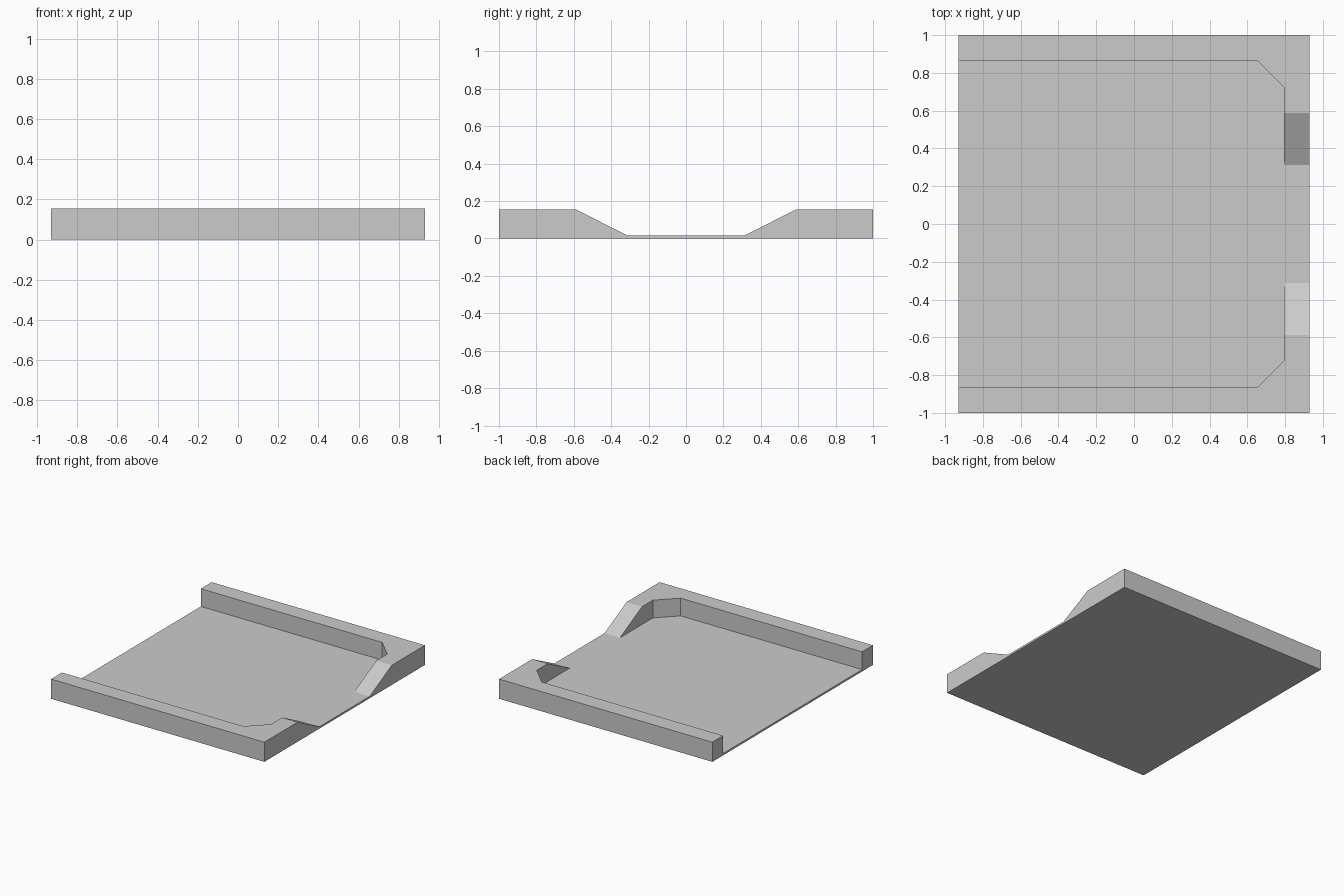
import bpy, bmesh
from mathutils import Vector

if "Cube" in bpy.data.objects:
    bpy.data.objects.remove(bpy.data.objects["Cube"])

W, D, H, FLOOR = 0.93, 1.0, 0.155, 0.015


def prism(name, points, offset):
    """Extrude a closed outline of 3D points along an offset."""
    bm = bmesh.new()
    face = bm.faces.new([bm.verts.new(p) for p in points])
    ext = bmesh.ops.extrude_face_region(bm, geom=[face], use_keep_orig=True)
    moved = [e for e in ext["geom"] if isinstance(e, bmesh.types.BMVert)]
    bmesh.ops.translate(bm, verts=moved, vec=Vector(offset))
    bmesh.ops.recalc_face_normals(bm, faces=bm.faces)
    mesh = bpy.data.meshes.new(name)
    bm.to_mesh(mesh)
    bm.free()
    obj = bpy.data.objects.new(name, mesh)
    bpy.context.collection.objects.link(obj)
    return obj


def mirrored(half):
    """Complete a half outline of (a, y) pairs across y = 0."""
    return half + [(a, -y) for a, y in reversed(half)]


# Solid block that becomes the tray
tray = prism("tray", [(x, y, 0) for x, y in mirrored([(-W, D), (W, D)])], (0, 0, H))

# Pocket with chamfered corners, open at the left end
pocket_outline = mirrored([(-1.1, 0.865), (0.652, 0.865), (0.795, 0.723)])
pocket = prism("pocket_cutter", [(x, y, FLOOR) for x, y in pocket_outline], (0, 0, 0.4))

# Sloped opening through the right wall
slope = (0.587 - 0.312) / (H - FLOOR)
top = 0.3
notch_outline = mirrored([(FLOOR, 0.312), (top, 0.312 + slope * (top - FLOOR))])
notch = prism("notch_cutter", [(0.7, y, z) for z, y in notch_outline], (0.4, 0, 0))

# Cut both openings
bpy.context.view_layer.objects.active = tray
for cutter in (pocket, notch):
    cutter.hide_render = True
    mod = tray.modifiers.new(cutter.name, "BOOLEAN")
    mod.operation = "DIFFERENCE"
    mod.solver = "EXACT"
    mod.object = cutter
    bpy.ops.object.modifier_apply(modifier=mod.name)
    bpy.data.objects.remove(cutter)
